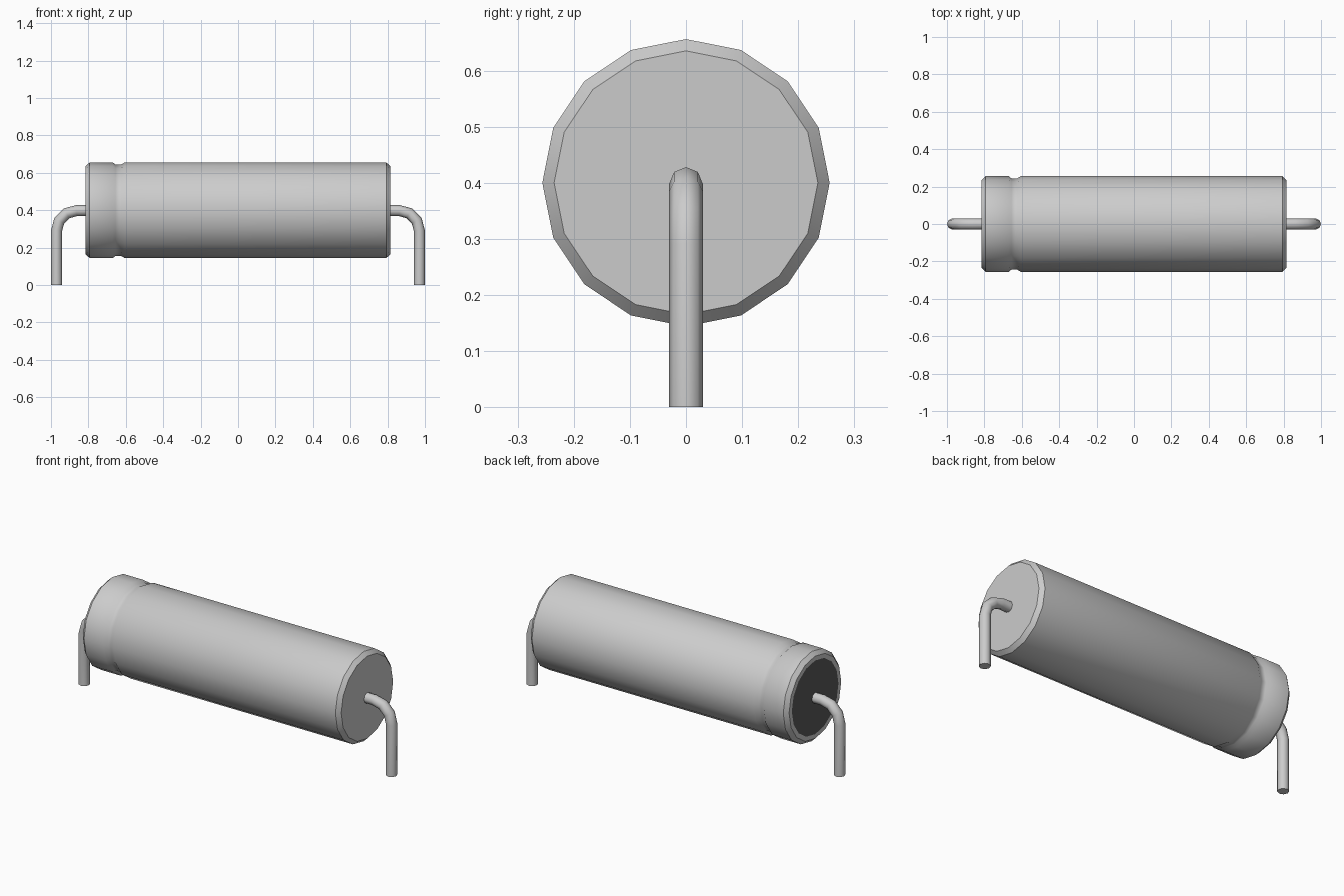
import bpy, bmesh, math
from mathutils import Vector

if "Cube" in bpy.data.objects:
    bpy.data.objects.remove(bpy.data.objects["Cube"], do_unlink=True)

AXIS_Z = 0.40


def material(name, value):
    mat = bpy.data.materials.new(name)
    mat.use_nodes = True
    color = (value, value, value, 1.0)
    mat.diffuse_color = color
    mat.node_tree.nodes["Principled BSDF"].inputs["Base Color"].default_value = color
    return mat


silver = material("silver metal", 0.6)
black = material("black seal", 0.1)


def loft(name, rings, sides, mats, angle):
    """Skin a list of rings (centre, axis direction, radius) and cap both ends."""
    bm = bmesh.new()
    loops = []
    for centre, axis, radius in rings:
        side = Vector((0, 1, 0))
        up = axis.cross(side)
        loops.append([bm.verts.new(centre + radius * (
            math.cos(a) * side + math.sin(a) * up))
            for a in (2 * math.pi * i / sides for i in range(sides))])
    for a, b in zip(loops, loops[1:]):
        for i in range(sides):
            j = (i + 1) % sides
            bm.faces.new((a[i], a[j], b[j], b[i]))
    first_cap = bm.faces.new(loops[0])
    bm.faces.new(loops[-1])
    # The first cap takes the last material
    first_cap.material_index = len(mats) - 1
    bmesh.ops.recalc_face_normals(bm, faces=bm.faces)
    mesh = bpy.data.meshes.new(name)
    bm.to_mesh(mesh)
    bm.free()
    for m in mats:
        mesh.materials.append(m)
    obj = bpy.data.objects.new(name, mesh)
    bpy.context.collection.objects.link(obj)
    bpy.ops.object.select_all(action='DESELECT')
    obj.select_set(True)
    bpy.context.view_layer.objects.active = obj
    bpy.ops.object.shade_smooth_by_angle(angle=math.radians(angle))
    return obj


# Can: chamfered ends, a crimped groove, and a black seal set in the left-hand face
profile = [(-0.815, 0.21), (-0.815, 0.235), (-0.793, 0.256), (-0.67, 0.256),
           (-0.655, 0.244), (-0.625, 0.244), (-0.605, 0.256),
           (0.793, 0.256), (0.815, 0.235)]
X = Vector((1, 0, 0))
loft("capacitor_can", [(Vector((x, 0, AXIS_Z)), X, r) for x, r in profile],
     16, [silver, black], 39.5)

# Wire leads: out of the can, round a three-step bend, straight down
WIRE_R, BEND_R, BEND_X = 0.03, 0.107, 0.863
for name, s in (("left_lead", 1), ("right_lead", -1)):
    rings = [(Vector((s * 0.80, 0, AXIS_Z - 0.002)), Vector((s, 0, 0)), WIRE_R)]
    for k in range(4):
        t = math.radians(30 * k)
        centre = Vector((s * (BEND_X + BEND_R * math.sin(t)), 0,
                         AXIS_Z - 0.002 - BEND_R * (1 - math.cos(t))))
        rings.append((centre, Vector((s * math.cos(t), 0, -math.sin(t))), WIRE_R))
    rings.append((Vector((s * (BEND_X + BEND_R), 0, 0)), Vector((0, 0, -1)), WIRE_R))
    loft(name, rings, 8, [silver], 50)
